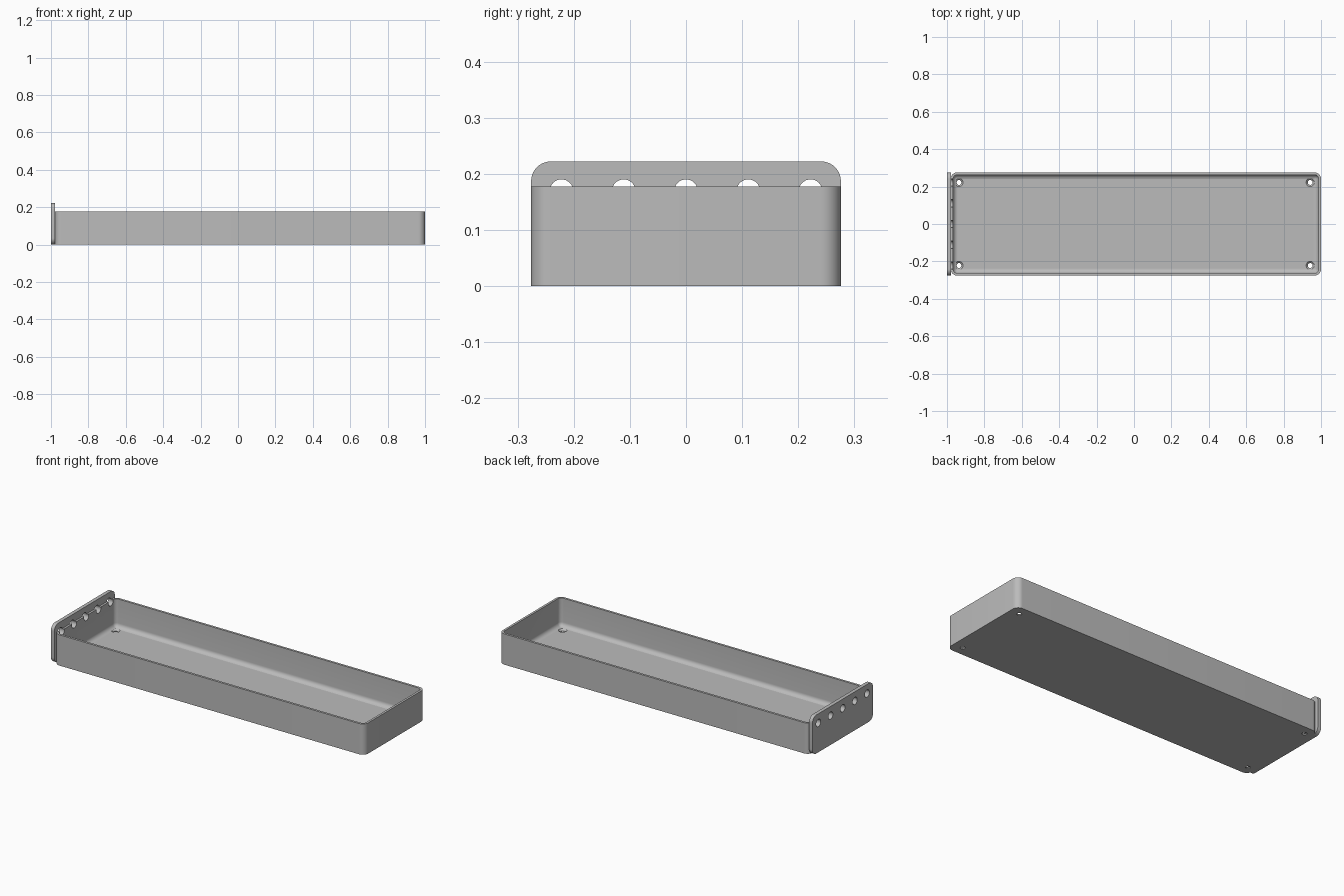
import bpy
import bmesh
from math import cos, sin, pi, radians
from mathutils import Matrix

cube = bpy.data.objects.get("Cube")
if cube:
    bpy.data.objects.remove(cube, do_unlink=True)

grey = bpy.data.materials.new("mid grey")
grey.use_nodes = True
colour = (0.5, 0.5, 0.5, 1)
grey.diffuse_color = colour
grey.node_tree.nodes["Principled BSDF"].inputs["Base Color"].default_value = colour

HALF_Y, TRAY_H, PLATE_H = 0.276, 0.177, 0.222
LEFT, RIGHT = -0.98, 1.0
WALL, FLOOR, FILLET, CORNER = 0.013, 0.014, 0.025, 0.035


def rounded_rect(hx, hy, r, steps=10):
    """Counter-clockwise outline centred on the origin."""
    pts = []
    for q, (sx, sy) in enumerate(((1, 1), (-1, 1), (-1, -1), (1, -1))):
        for i in range(steps + 1):
            a = (q + i / steps) * pi / 2
            pts.append((sx * (hx - r) + r * cos(a), sy * (hy - r) + r * sin(a)))
    return pts


def loft(name, loops):
    """Skin a stack of outlines and cap both ends."""
    bm = bmesh.new()
    rings = [[bm.verts.new(p) for p in loop] for loop in loops]
    n = len(rings[0])
    for a, b in zip(rings, rings[1:]):
        for i in range(n):
            j = (i + 1) % n
            bm.faces.new((a[i], a[j], b[j], b[i]))
    bm.faces.new(rings[0][::-1])
    bm.faces.new(rings[-1])
    bmesh.ops.recalc_face_normals(bm, faces=bm.faces)
    mesh = bpy.data.meshes.new(name)
    bm.to_mesh(mesh)
    bm.free()
    mesh.materials.append(grey)
    obj = bpy.data.objects.new(name, mesh)
    bpy.context.collection.objects.link(obj)
    return obj


def cone_cutter(bm, r1, r2, depth, matrix):
    bmesh.ops.create_cone(bm, cap_ends=True, segments=32, radius1=r1,
                          radius2=r2, depth=depth, matrix=matrix)


def cutter_object(name, bm):
    mesh = bpy.data.meshes.new(name)
    bm.to_mesh(mesh)
    bm.free()
    obj = bpy.data.objects.new(name, mesh)
    bpy.context.collection.objects.link(obj)
    obj.hide_render = True
    return obj


def cut(obj, cutters):
    """Apply the boolean cuts, then smooth the curved faces."""
    bpy.context.view_layer.objects.active = obj
    bpy.ops.object.select_all(action="DESELECT")
    obj.select_set(True)
    for cutter in cutters:
        mod = obj.modifiers.new("holes", "BOOLEAN")
        mod.operation = "DIFFERENCE"
        mod.solver = "EXACT"
        mod.object = cutter
        bpy.ops.object.modifier_apply(modifier=mod.name)
    bpy.ops.object.shade_smooth_by_angle(angle=radians(30))


# Tray: outer wall, rim, inner wall and filleted floor
hx, cx = (RIGHT - LEFT) / 2, (RIGHT + LEFT) / 2
sections = [(0, 0), (0, TRAY_H), (WALL, TRAY_H)]
for i in range(9):
    a = i / 8 * pi / 2
    sections.append((WALL + FILLET * (1 - cos(a)), FLOOR + FILLET * (1 - sin(a))))
loops = []
for inset, z in sections:
    outline = rounded_rect(hx - inset, HALF_Y - inset, max(CORNER - inset, 0.004))
    loops.append([(x + cx, y, z) for x, y in outline])
tray = loft("tray", loops)

# End plate standing taller than the tray
outline = rounded_rect(HALF_Y, PLATE_H / 2, CORNER)
plate = loft("end_plate", [[(x, y, z + PLATE_H / 2) for y, z in outline]
                           for x in (-1.0, LEFT + 0.001)])

# Row of round holes through the end plate and the wall behind it
bm = bmesh.new()
for i in range(-2, 3):
    cone_cutter(bm, 0.021, 0.021, 0.08,
                Matrix.Translation((LEFT, i * 0.111, 0.169)) @ Matrix.Rotation(pi / 2, 4, "Y"))
row_cutter = cutter_object("row_hole_cutter", bm)

# Countersunk screw holes in the floor corners
shafts, sinks = bmesh.new(), bmesh.new()
for x in (-0.936, 0.942):
    for y in (-0.222, 0.222):
        cone_cutter(shafts, 0.013, 0.013, 0.1, Matrix.Translation((x, y, 0)))
        cone_cutter(sinks, 0.011, 0.023, 0.012, Matrix.Translation((x, y, FLOOR - 0.005)))
shaft_cutter = cutter_object("screw_hole_cutter", shafts)
sink_cutter = cutter_object("countersink_cutter", sinks)

cut(tray, [row_cutter, shaft_cutter, sink_cutter])
cut(plate, [row_cutter])
for helper in (row_cutter, shaft_cutter, sink_cutter):
    bpy.data.objects.remove(helper, do_unlink=True)
